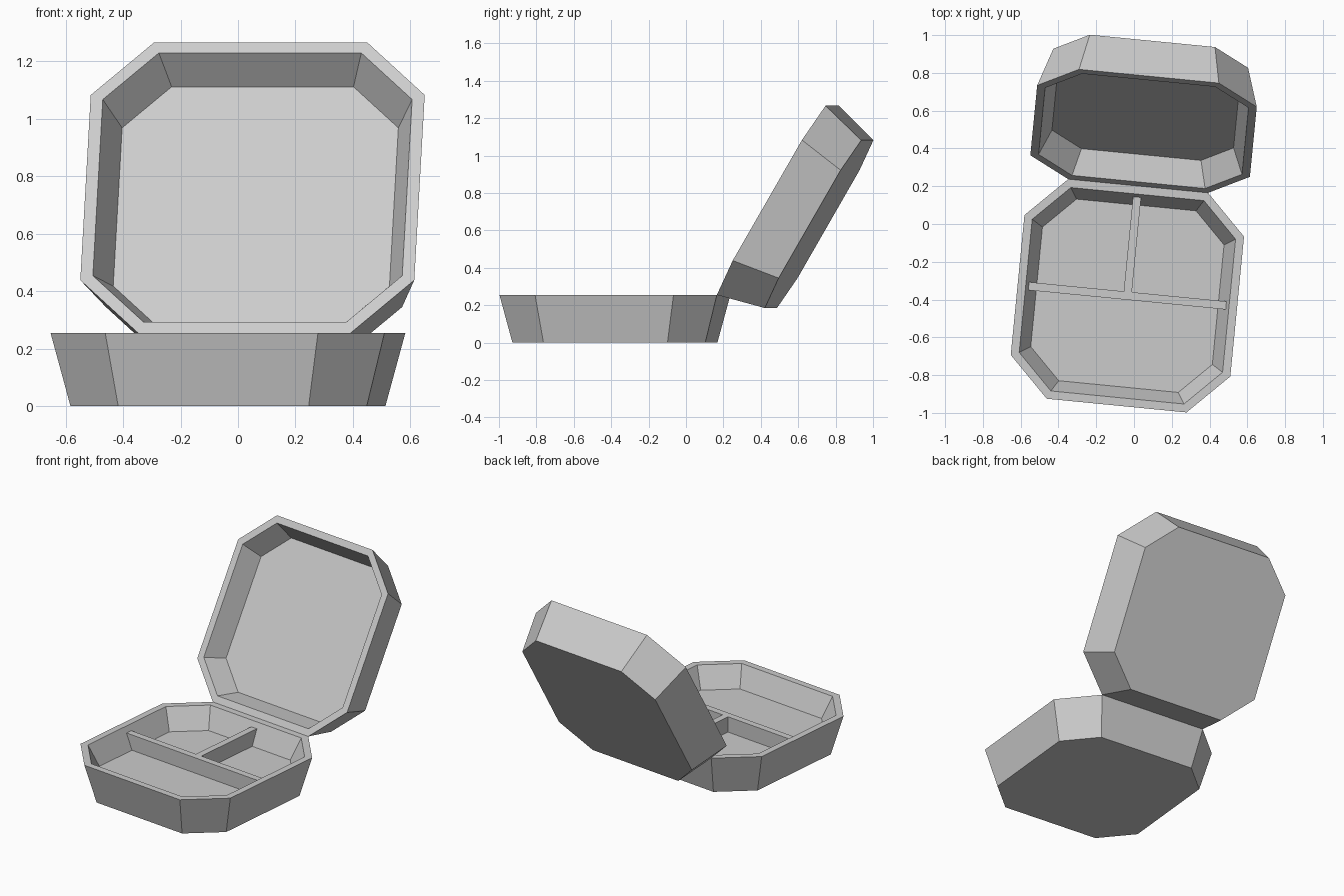
import bpy, bmesh
from math import radians
from mathutils import Matrix

if "Cube" in bpy.data.objects:
    bpy.data.objects.remove(bpy.data.objects["Cube"])

H, R, C = 0.255, 0.584, 0.372      # tray height, half width, half straight edge
FLOOR = 0.12
PLACE = Matrix.Translation((-0.035, -0.38, 0)) @ Matrix.Rotation(radians(-5.6), 4, 'Z')


def finish(name, bm, matrix):
    bmesh.ops.recalc_face_normals(bm, faces=bm.faces)
    mesh = bpy.data.meshes.new(name)
    bm.to_mesh(mesh)
    bm.free()
    obj = bpy.data.objects.new(name, mesh)
    obj.matrix_world = matrix
    bpy.context.collection.objects.link(obj)
    return obj


def ring(bm, r, c, z):
    pts = [(r, -c), (r, c), (c, r), (-c, r), (-r, c), (-r, -c), (-c, -r), (c, -r)]
    return [bm.verts.new((x, y, z)) for x, y in pts]


def tray(name, matrix):
    # outer base, outer rim, inner rim, inner floor
    bm = bmesh.new()
    rings = [ring(bm, r, c, z) for r, c, z in (
        (0.518, 0.333, 0), (R, C, H), (0.541, 0.354, H), (0.483, 0.318, FLOOR))]
    for a, b in zip(rings, rings[1:]):
        for i in range(8):
            j = (i + 1) % 8
            bm.faces.new((a[i], a[j], b[j], b[i]))
    bm.faces.new(rings[0])
    bm.faces.new(rings[-1])
    return finish(name, bm, matrix)


def divider(name, size, centre):
    bm = bmesh.new()
    bmesh.ops.create_cube(bm, size=1)
    bmesh.ops.scale(bm, vec=size, verts=bm.verts)
    bmesh.ops.translate(bm, vec=centre, verts=bm.verts)
    return finish(name, bm, PLACE)


# Base tray
tray("base_tray", PLACE)

# Lid: the same tray behind the back edge, swung up 60 degrees about the hinge
swing = (Matrix.Translation((0, R, H)) @ Matrix.Rotation(radians(60), 4, 'X')
         @ Matrix.Translation((0, R, -H)))
tray("open_lid", PLACE @ swing)

# Compartment dividers
TOP, W = 0.22, 0.043
low = FLOOR - 0.01
divider("cross_divider", (1.05, W, TOP - low), (0, 0, (TOP + low) / 2))
divider("back_divider", (W, 0.525 - W / 2, TOP - low), (0, (0.525 + W / 2) / 2, (TOP + low) / 2))
